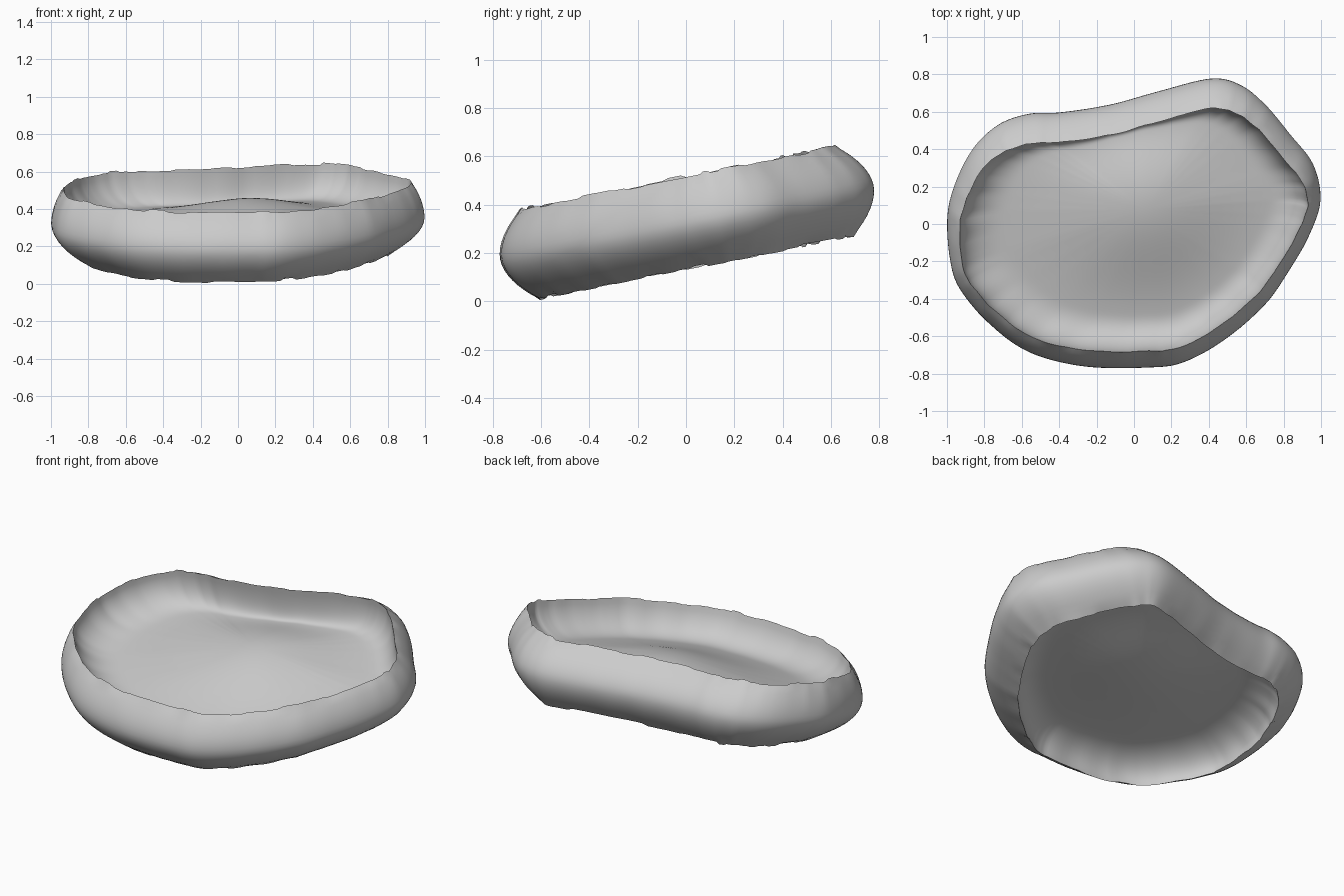
import bpy, bmesh, math, random
from mathutils import Vector

random.seed(4)
cube = bpy.data.objects.get("Cube")
if cube:
    bpy.data.objects.remove(cube)

# Widest outline of the body, anticlockwise
OUTLINE = [(.997, .13), (.957, .32), (.834, .48), (.7, .64), (.567, .743), (.41, .775),
           (.14, .71), (-.13, .636), (-.4, .594), (-.556, .588), (-.716, .535), (-.85, .417),
           (-.947, .24), (-.997, .05), (-.984, -.187), (-.93, -.348), (-.77, -.535),
           (-.556, -.685), (-.26, -.76), (.086, -.765), (.27, -.735), (.487, -.615),
           (.7, -.43), (.834, -.24), (.94, -.053)]
STEPS = 8
HALF = .185       # half height of the wall
TILT = .2         # slope of the whole body towards the front
MID = .325


def smooth_loop(points, steps):
    pts = [Vector(p) for p in points]
    n = len(pts)
    out = []
    for i in range(n):
        a, b, c, d = (pts[(i + k - 1) % n] for k in range(4))
        for s in range(steps):
            t = s / steps
            out.append(b + (c - a) * t / 2 + (a * 2 - b * 5 + c * 4 - d) * t * t / 2
                       + (b * 3 - a - c * 3 + d) * t ** 3 / 2)
    return out


loop = smooth_loop(OUTLINE, STEPS)
N = len(loop)
normals = []
for i in range(N):
    tangent = (loop[(i + 4) % N] - loop[i - 4]).normalized()
    normals.append(Vector((tangent.y, -tangent.x)))

# Faint upright creases and ragged free edges
crease = [.005 * abs(math.sin(i * .55) * math.sin(i * .13 + 1)) for i in range(N)]
ragged = {-1: [], 1: []}
for edge in ragged.values():
    for i in range(N):
        if i % 3 == 0:
            step = random.uniform(-.007, .007)
        edge.append(step)


def place(p, h):
    return Vector((p.x, p.y - TILT * h, MID + TILT * p.y + h))


def wall_point(i, t):
    """Point of the bulging wall; t runs from -1 (bottom) to 1 (top)."""
    inset_x, inset_y = (.065, .12) if t > 0 else (.18, .12)
    bend = abs(t) ** 1.9
    n = normals[i]
    return loop[i] - Vector((n.x * inset_x, n.y * inset_y)) * bend - n * crease[i] * abs(t)


def make_object(name, rows, material, centre=None, flip=False):
    bm = bmesh.new()
    grid = [[bm.verts.new(v) for v in row] for row in rows]
    for low, high in zip(grid, grid[1:]):
        for i in range(N):
            j = (i + 1) % N
            bm.faces.new((low[i], low[j], high[j], high[i]))
    if centre:
        c = bm.verts.new(centre)
        for i in range(N):
            bm.faces.new((grid[-1][i], grid[-1][(i + 1) % N], c))
    if flip:
        bmesh.ops.reverse_faces(bm, faces=bm.faces)
    for f in bm.faces:
        f.smooth = True
    mesh = bpy.data.meshes.new(name)
    bm.to_mesh(mesh)
    bm.free()
    mesh.materials.append(material)
    obj = bpy.data.objects.new(name, mesh)
    bpy.context.collection.objects.link(obj)


grey = bpy.data.materials.new("plain grey")
grey.use_nodes = True
colour = (.6, .6, .6, 1)
grey.diffuse_color = colour
grey.node_tree.nodes["Principled BSDF"].inputs["Base Color"].default_value = colour

# Wall: a bulging band all the way round
LEVELS = 16
rows = []
for k in range(LEVELS + 1):
    t = -1 + 2 * k / LEVELS
    rows.append([place(wall_point(i, t),
                       t * HALF + (ragged[int(t)][i] if abs(t) == 1 else 0))
                 for i in range(N)])
make_object("wall", rows, grey)

# Dishes: each drops steeply from its rim, rounds into a trough, then swells to a low hump
HUMP = Vector((.06, .1))
RINGS = 40


def dish_height(s, rim, trough, swell, lip_start):
    bump = .5 + .5 * math.cos(math.pi * min(1, s / .9))
    u = max(0, (s - lip_start) / (1 - lip_start))
    lip = 1 - math.sqrt(max(0, 1 - u ** 2.4))
    return trough + swell * bump + (rim - trough) * lip


def make_dish(name, side, trough, swell, lip_start):
    rows = []
    for k in range(RINGS):
        # Rings crowd together at the steep rim and grow rounder towards the hump
        s = 1 - (k / RINGS) ** 1.6
        row = []
        for i in range(N):
            spoke = wall_point(i, side) - HUMP
            spoke = spoke.normalized() * (spoke.length * s + .65 * (1 - s))
            h = dish_height(s, side * HALF + ragged[side][i], trough, swell, lip_start)
            row.append(place(HUMP + spoke * s, h))
        rows.append(row)
    make_object(name, rows, grey, place(HUMP, trough + swell), flip=side < 0)


make_dish("upper_dish", 1, .005, .095, .8)
make_dish("lower_dish", -1, -.05, -.04, .76)
